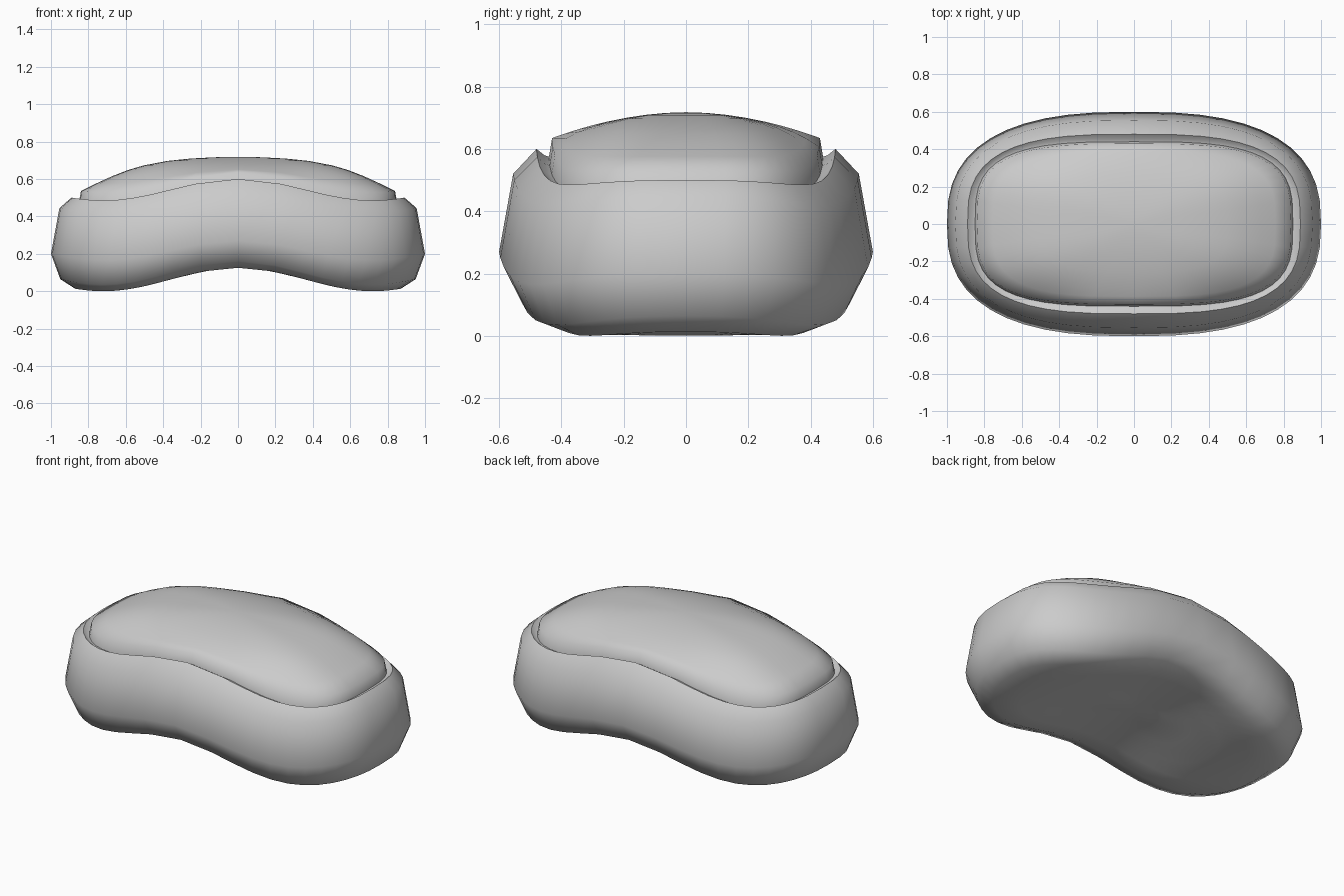
import bpy, bmesh
from math import cos, sin, pi, copysign

if "Cube" in bpy.data.objects:
    bpy.data.objects.remove(bpy.data.objects["Cube"])

SEG = 48


def sag(x):
    # lengthwise arch: 0 in the middle, 1 near the ends, easing back up past them
    return (1 - cos(pi * x / 0.72)) / 2


def spow(v, p):
    return copysign(abs(v) ** p, v) if abs(v) > 1e-9 else 0.0


def loft(name, rings, bottom=None, top=None):
    """Rings are (half length, half width, roundness, mid height, end drop)."""
    bm = bmesh.new()
    loops = []
    for a, b, n, z, drop in rings:
        loop = []
        for i in range(SEG):
            t = 2 * pi * i / SEG
            x, y = a * spow(cos(t), 2 / n), b * spow(sin(t), 2 / n)
            loop.append(bm.verts.new((x, y, z - drop * sag(x))))
        loops.append(loop)
    for lo, hi in zip(loops, loops[1:]):
        for i in range(SEG):
            j = (i + 1) % SEG
            bm.faces.new((lo[i], lo[j], hi[j], hi[i]))
    for z, loop in ((bottom, loops[0]), (top, loops[-1])):
        if z is not None:
            c = bm.verts.new((0, 0, z))
            for i in range(SEG):
                bm.faces.new((loop[i], loop[(i + 1) % SEG], c))
    bmesh.ops.recalc_face_normals(bm, faces=bm.faces)
    # make sure the open shells point outwards
    bm.normal_update()
    ref = max(bm.faces, key=lambda f: abs(f.normal.z) * (f.calc_center_median().z if top else -f.calc_center_median().z))
    if (ref.normal.z > 0) != (top is not None):
        bmesh.ops.reverse_faces(bm, faces=bm.faces)
    me = bpy.data.meshes.new(name)
    bm.to_mesh(me)
    bm.free()
    ob = bpy.data.objects.new(name, me)
    bpy.context.collection.objects.link(ob)
    bpy.ops.object.select_all(action='DESELECT')
    bpy.context.view_layer.objects.active = ob
    ob.select_set(True)
    bpy.ops.object.shade_smooth_by_angle(angle=1.1)
    return ob


# Body: arched underside, rounded wall, rim and groove
body = [(0.87 * s, 0.45 * s, 2.6, 0.125, 0.125) for s in (0.2, 0.4, 0.6, 0.8, 1.0)]
body += [
    (0.95, 0.54, 2.6, 0.16, 0.125),
    (1.00, 0.60, 2.6, 0.27, 0.105),
    (0.955, 0.555, 2.7, 0.52, 0.10),
    (0.89, 0.48, 3.0, 0.60, 0.115),
    (0.865, 0.455, 3.2, 0.58, 0.11),
    (0.85, 0.44, 3.3, 0.575, 0.107),
]
loft("body", body, bottom=0.125)

# Padded top: short wall rising from the groove, then a dome
pad = [(0.85, 0.44, 3.3, 0.575, 0.107)]
for s in (1.0, 0.9, 0.8, 0.7, 0.6, 0.45, 0.3, 0.15):
    pad.append((0.84 * s, 0.43 * s, 3.3, 0.718 - 0.083 * s ** 1.9, 0.107 * s ** 3.5))
loft("padded_top", pad, top=0.718)
